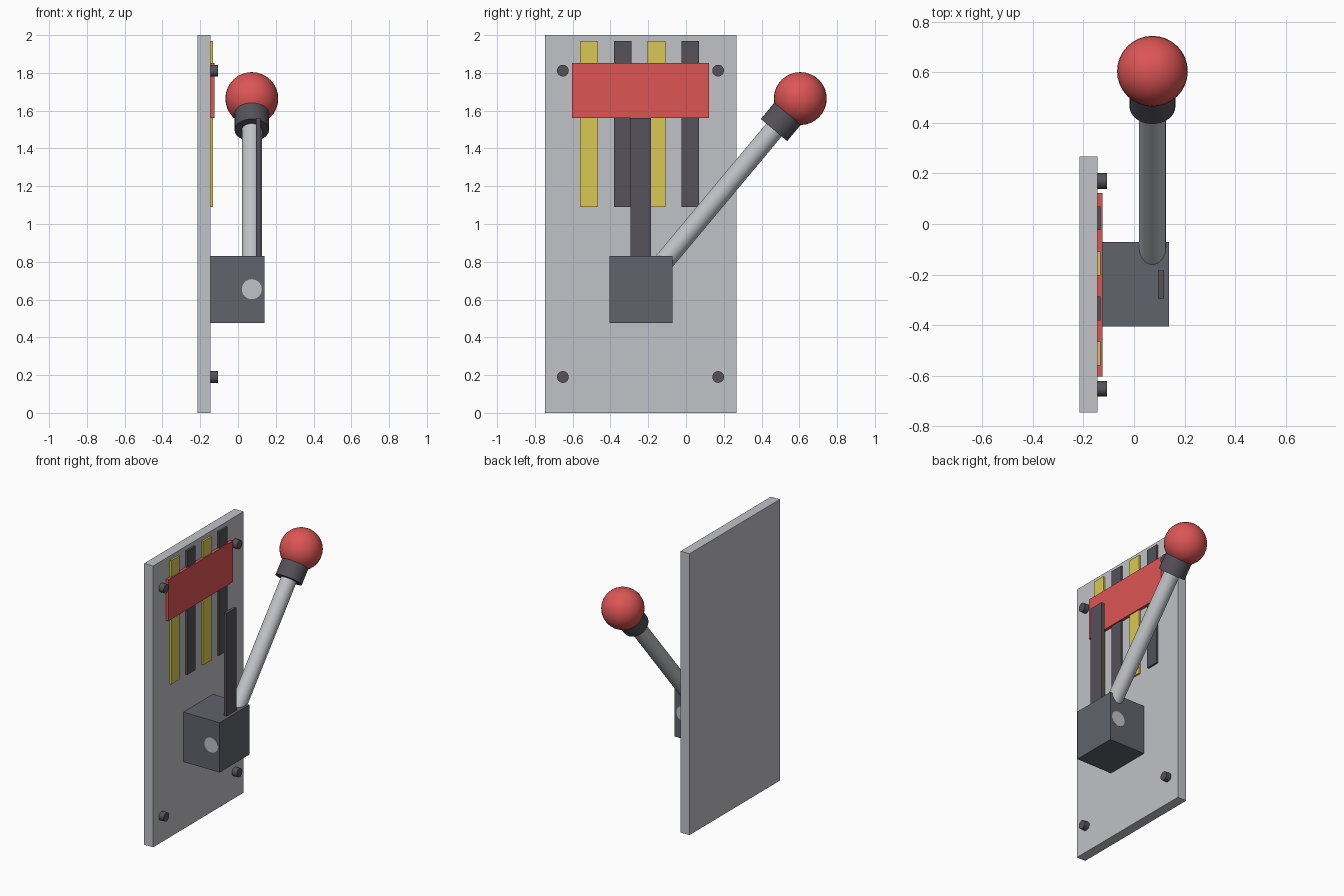
import bpy, math
from mathutils import Vector

if "Cube" in bpy.data.objects:
    bpy.data.objects.remove(bpy.data.objects["Cube"])


def material(name, rgb):
    m = bpy.data.materials.new(name)
    m.diffuse_color = (*rgb, 1)
    m.use_nodes = True
    m.node_tree.nodes["Principled BSDF"].inputs["Base Color"].default_value = m.diffuse_color
    return m


RED = material("red", (0.72, 0.09, 0.09))
YELLOW = material("yellow", (0.70, 0.58, 0.09))
LIGHT = material("light_grey", (0.53, 0.54, 0.57))
HOUSING = material("housing_grey", (0.12, 0.125, 0.15))
DARK = material("dark_grey", (0.09, 0.085, 0.1))


def finish(name, mat, smooth=False):
    ob = bpy.context.object
    ob.name = name
    ob.data.materials.append(mat)
    if smooth:
        bpy.ops.object.shade_smooth_by_angle(angle=math.radians(35))
    return ob


def box(name, xs, ys, zs, mat):
    lo, hi = Vector((xs[0], ys[0], zs[0])), Vector((xs[1], ys[1], zs[1]))
    bpy.ops.mesh.primitive_cube_add(size=1, location=(lo + hi) / 2)
    bpy.context.object.scale = hi - lo
    bpy.ops.object.transform_apply(location=False, rotation=False, scale=True)
    return finish(name, mat)


def rod(name, a, b, r, mat, sides=32):
    a, b = Vector(a), Vector(b)
    bpy.ops.mesh.primitive_cylinder_add(
        vertices=sides, radius=r, depth=(b - a).length, location=(a + b) / 2,
        rotation=(b - a).to_track_quat('Z', 'Y').to_euler())
    return finish(name, mat, True)


# Wall plate
FACE = -0.145
box("back_plate", (-0.215, FACE), (-0.747, 0.268), (0, 2), LIGHT)

# Corner bolts
for y in (-0.652, 0.17):
    for z in (0.19, 1.812):
        rod("bolt", (FACE - 0.02, y, z), (-0.107, y, z), 0.031, DARK, 24)

# Warning stripes and the red panel across them
for i in range(4):
    y = -0.56 + i * 0.1785
    box("stripe", (FACE - 0.01, -0.132), (y, y + 0.094), (1.09, 1.97),
        DARK if i % 2 else YELLOW)
box("red_panel", (FACE - 0.005, -0.124), (-0.603, 0.122), (1.56, 1.853), RED)

# Housing with pivot axle and upright guide bar
box("housing", (FACE, 0.139), (-0.405, -0.072), (0.477, 0.831), HOUSING)
LX, PZ = 0.073, 0.655
rod("pivot_axle", (LX, -0.406, PZ), (LX, -0.071, PZ), 0.053, LIGHT)
box("guide_bar", (0.095, 0.118), (-0.295, -0.184), (0.7, 1.56), DARK)

# Lever: shaft, collar and ball knob
pivot, knob = Vector((LX, -0.2385, PZ)), Vector((LX, 0.605, 1.664))
axis = (knob - pivot).normalized()
rod("lever_shaft", pivot, knob - axis * 0.1, 0.053, LIGHT)
rod("lever_collar", knob - axis * 0.217, knob - axis * 0.08, 0.091, DARK)
bpy.ops.mesh.primitive_uv_sphere_add(segments=32, ring_count=16, radius=0.14,
                                     location=knob)
finish("lever_knob", RED, True)
